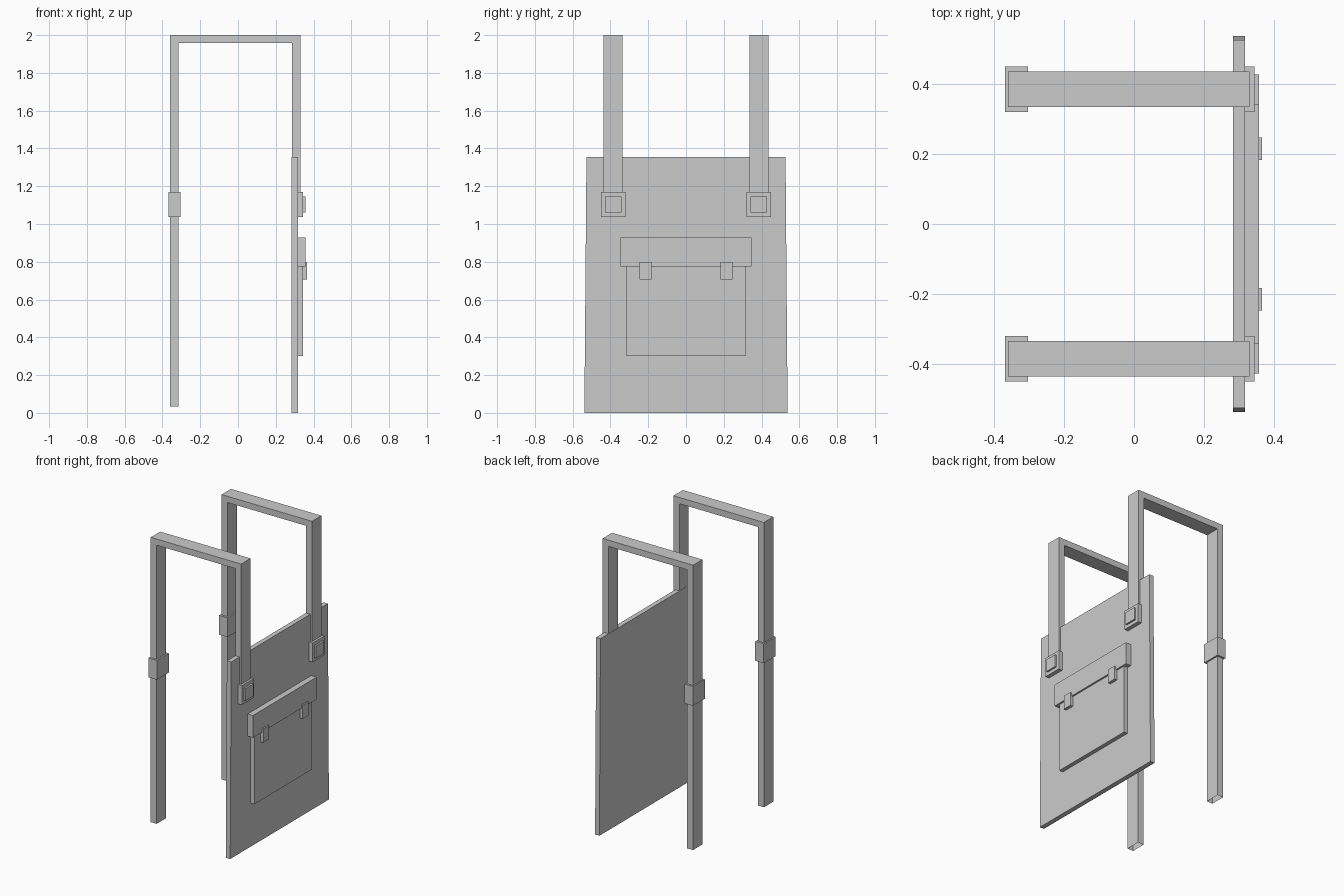
import bpy, bmesh

if "Cube" in bpy.data.objects:
    bpy.data.objects.remove(bpy.data.objects["Cube"])


def mesh_object(name, verts, faces):
    me = bpy.data.meshes.new(name)
    me.from_pydata(verts, [], faces)
    bm = bmesh.new()
    bm.from_mesh(me)
    bmesh.ops.recalc_face_normals(bm, faces=bm.faces)
    bm.to_mesh(me)
    bm.free()
    ob = bpy.data.objects.new(name, me)
    bpy.context.collection.objects.link(ob)
    return ob


def box(name, x0, x1, y0, y1, z0, z1, top_inset=0.0):
    """Box from its limits; top_inset narrows the top along y."""
    t = top_inset
    v = [(x, y, z) for z, i in ((z0, 0), (z1, t))
         for x, y in ((x0, y0 + i), (x1, y0 + i), (x1, y1 - i), (x0, y1 - i))]
    f = [(3, 2, 1, 0), (4, 5, 6, 7)]
    f += [(i, (i + 1) % 4, (i + 1) % 4 + 4, i + 4) for i in range(4)]
    return mesh_object(name, v, f)


def strap(name, y0, y1):
    """Mitred strap of rectangular section with open lower ends."""
    outer = [(-0.36, 0.035), (-0.36, 2.0), (0.33, 2.0), (0.33, 1.10)]
    inner = [(-0.315, 0.035), (-0.315, 1.957), (0.286, 1.957), (0.286, 1.10)]
    v = []
    for (ox, oz), (ix, iz) in zip(outer, inner):
        v += [(ox, y0, oz), (ox, y1, oz), (ix, y1, iz), (ix, y0, iz)]
    f = [(s * 4 + i, s * 4 + (i + 1) % 4, s * 4 + 4 + (i + 1) % 4, s * 4 + 4 + i)
         for s in range(3) for i in range(4)]
    return mesh_object(name, v, f)


# Front panel, slightly narrower at the top
box("bib_panel", 0.284, 0.317, -0.538, 0.538, 0.0, 1.355, 0.011)

# Pocket and its flap
box("pocket", 0.315, 0.345, -0.315, 0.315, 0.30, 0.85)
box("pocket_flap", 0.315, 0.357, -0.347, 0.347, 0.775, 0.928)

# Paired parts on both sides
for side, s in (("left", 1), ("right", -1)):
    def span(a, b):
        return sorted((a * s, b * s))

    strap("shoulder_strap_" + side, *span(0.335, 0.437))
    box("rear_buckle_" + side, -0.369, -0.304, *span(0.32, 0.45), 1.037, 1.17)
    box("front_buckle_" + side, 0.315, 0.345, *span(0.32, 0.45), 1.037, 1.17)
    box("buckle_stud_" + side, 0.34, 0.357, *span(0.342, 0.428), 1.06, 1.145)
    box("flap_tab_" + side, 0.343, 0.366, *span(0.183, 0.247), 0.705, 0.80)
